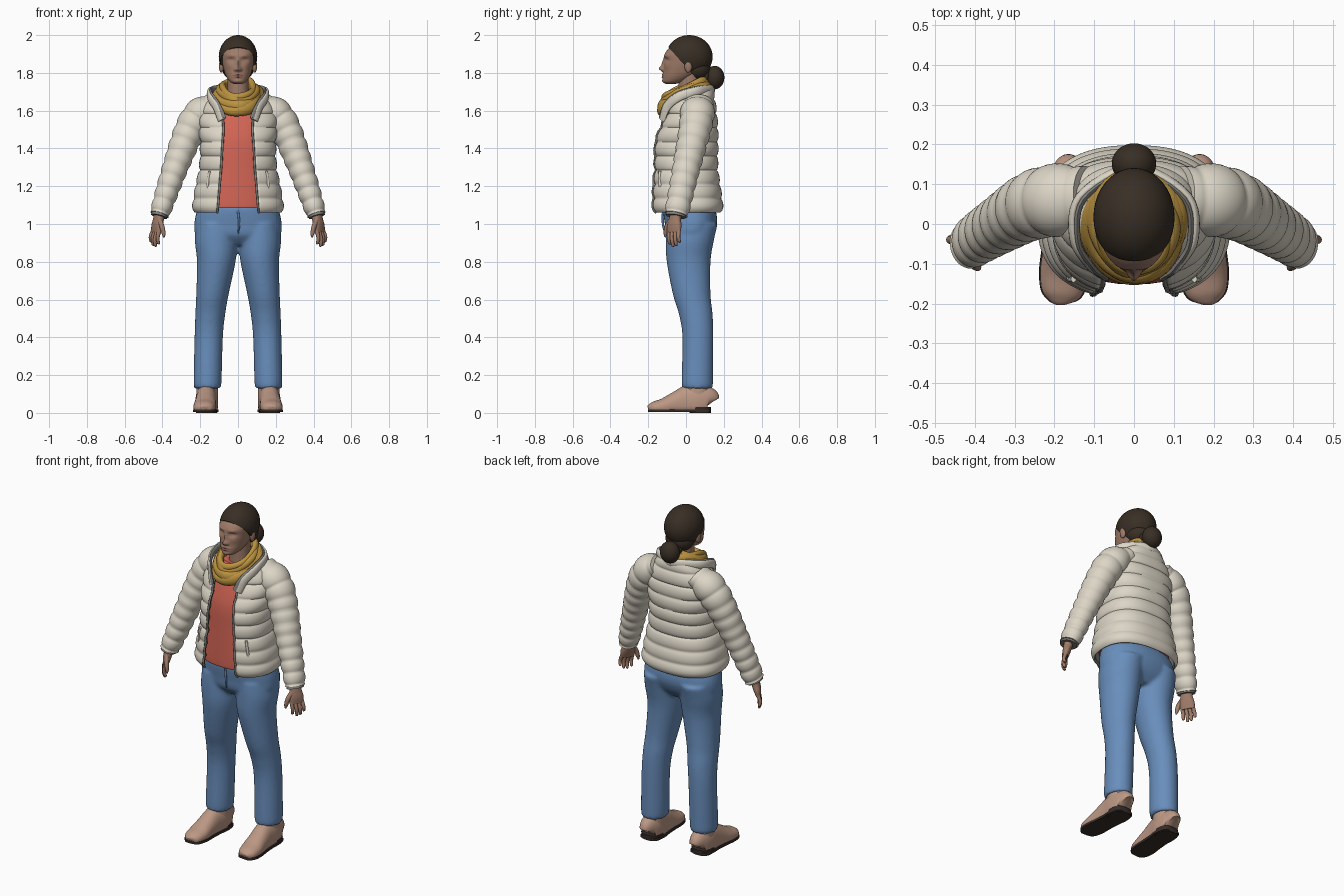
import bpy, bmesh
from math import sin, cos, pi, asin, exp, sqrt
from mathutils import Vector, Matrix

cube = bpy.data.objects.get("Cube")
if cube:
    bpy.data.objects.remove(cube)

X, Y, Z = Vector((1, 0, 0)), Vector((0, 1, 0)), Vector((0, 0, 1))


def material(name, *rgb):
    m = bpy.data.materials.new(name)
    m.use_nodes = True
    m.diffuse_color = (*rgb, 1)
    m.node_tree.nodes["Principled BSDF"].inputs["Base Color"].default_value = (*rgb, 1)
    return m


CREAM = material("cream quilt", .72, .67, .57)
GREY = material("grey lining", .24, .23, .21)
MUSTARD = material("mustard knit", .50, .29, .05)
CORAL = material("coral cotton", .65, .13, .09)
DENIM = material("blue denim", .14, .27, .50)
TAN = material("tan leather", .50, .31, .23)
DARK = material("dark sole", .035, .026, .022)
HAIR = material("dark brown hair", .04, .028, .018)
SKIN = material("brown skin", .35, .20, .14)
LIP = material("lips", .29, .125, .095)


def finish(name, bm, *mats, recalc=True):
    if recalc:
        bmesh.ops.recalc_face_normals(bm, faces=bm.faces)
    me = bpy.data.meshes.new(name)
    bm.to_mesh(me)
    bm.free()
    for m in mats:
        me.materials.append(m)
    me.shade_smooth()
    me.set_sharp_from_angle(angle=.9)
    ob = bpy.data.objects.new(name, me)
    bpy.context.collection.objects.link(ob)
    return ob


def spline(pts, sub=6, closed=False):
    """Smooth path through tuples of any length."""
    n, out = len(pts), []
    get = (lambda i: pts[i % n]) if closed else (lambda i: pts[min(max(i, 0), n - 1)])
    for i in range(n if closed else n - 1):
        for k in range(sub):
            t = k / sub
            out.append(tuple(
                b + .5 * t * (c - a + t * (2*a - 5*b + 4*c - d + t * (3*(b - c) + d - a)))
                for a, b, c, d in zip(get(i - 1), get(i), get(i + 1), get(i + 2))))
    return out if closed else out + [pts[-1]]


def ring(c, u, v, a, b, n=32, p=2, gap=0):
    """Superellipse section; a gap leaves an opening centred on -v."""
    start, span = -pi / 2 + gap, 2 * (pi - gap)
    out = []
    for k in range(n):
        t = start + span * k / (n - 1 if gap else n)
        f = lambda q: abs(q) ** (2 / p) * (1 if q > 0 else -1)
        out.append(Vector(c) + u * a * f(cos(t)) + v * b * f(sin(t)))
    return out


def skin(bm, rings, wrap=True, loop=False, caps=True):
    rows = [[bm.verts.new(p) for p in r] for r in rings]
    n = len(rows[0])
    for i in range(len(rows) if loop else len(rows) - 1):
        a, b = rows[i], rows[(i + 1) % len(rows)]
        for j in range(n if wrap else n - 1):
            k = (j + 1) % n
            bm.faces.new((a[j], a[k], b[k], b[j]))
    if caps and wrap and not loop:
        bm.faces.new(rows[0][::-1])
        bm.faces.new(rows[-1])


def puff(z, step, amp):
    return amp * (sqrt(abs(sin(pi * (z - 1.06) / step))) - .75)


def stack(pts, sub=6, n=40, p=2):
    """Level rings from (x, y, z, half width, half depth)."""
    return [ring(q[:3], X, Y, q[3], q[4], n, p) for q in spline(pts, sub)]


def sweep(pts, ref=Y, sub=6, n=20, p=2, loop=False, quilt=0, low=None, high=None):
    """Rings square to a path of (x, y, z, radius across, radius along ref)."""
    path = spline(pts, sub, loop)
    m, rings = len(path), []
    for i, q in enumerate(path):
        nxt = path[(i + 1) % m] if loop else path[min(i + 1, m - 1)]
        prv = path[i - 1] if loop else path[max(i - 1, 0)]
        t = (Vector(nxt[:3]) - Vector(prv[:3])).normalized()
        u = ref.cross(t).normalized()
        e = puff(q[2], quilt, .011) if quilt else 0
        r = ring(q[:3], u, t.cross(u), q[3] + e, q[4] + e, n, p)
        for v in r:
            v.z = v.z if low is None else max(v.z, low)
            v.z = v.z if high is None else min(v.z, high)
        rings.append(r)
    return rings


def solid(name, mat, *parts, loop=False):
    bm = bmesh.new()
    for rings in parts:
        skin(bm, rings, loop=loop)
    return finish(name, bm, mat)


def ellipsoid(name, mat, c, r, plane=None):
    bm = bmesh.new()
    bmesh.ops.create_uvsphere(bm, u_segments=40, v_segments=24, radius=1,
                              matrix=Matrix.Translation(c) @ Matrix.Diagonal((*r, 1)))
    if plane:
        cut = bmesh.ops.bisect_plane(bm, geom=bm.verts[:] + bm.edges[:] + bm.faces[:],
                                     plane_co=plane[0], plane_no=plane[1], clear_inner=True)
        bmesh.ops.holes_fill(bm, edges=[e for e in cut["geom_cut"] if isinstance(e, bmesh.types.BMEdge)])
    return finish(name, bm, mat)


# Jeans: two legs and a pelvis fused into one cloth surface
def leg(s):
    pts = [(.162, .06, .13, .069, .08), (.161, .06, .17, .074, .083), (.155, .063, .4, .075, .082),
           (.147, .052, .52, .079, .089), (.135, .03, .63, .086, .1), (.115, .014, .8, .102, .116),
           (.115, .02, .91, .113, .127), (.113, .032, 1.0, .108, .136)]
    return stack([(s * q[0], *q[1:]) for q in pts])


pelvis = stack([(0, .02, .89, .15, .08), (0, .02, .94, .222, .122), (0, .026, 1.0, .231, .138),
                (0, .02, 1.06, .22, .14), (0, .01, 1.1, .2, .13)], p=2.3)
jeans = solid("jeans", DENIM, leg(1), leg(-1), pelvis)
mod = jeans.modifiers.new("fuse", "REMESH")
mod.mode, mod.voxel_size, mod.use_smooth_shade = "VOXEL", .01, True
mod = jeans.modifiers.new("soften", "SMOOTH")
mod.iterations, mod.factor = 5, .5
solid("fly_seam", DENIM, sweep([(0, -.122, 1.07, .006, .006), (.006, -.122, 1.0, .006, .006),
                                (0, -.11, .95, .004, .004)], n=10))

# Shirt
solid("shirt", CORAL, stack([(0, 0, 1.085, .2, .148), (0, 0, 1.11, .203, .152), (0, 0, 1.3, .182, .146),
                             (0, .005, 1.42, .182, .146), (0, .015, 1.5, .182, .14),
                             (0, .03, 1.6, .16, .12), (0, .035, 1.67, .1, .09)], p=2.3))

# Jacket body: open-fronted quilted shell, columns are y, z, width, depth, opening
BODY = [(.005, 1.06, .234, .184, .112), (.005, 1.1, .24, .19, .108), (0, 1.2, .225, .182, .1),
        (-.003, 1.3, .205, .172, .092), (0, 1.42, .2, .17, .085), (.012, 1.5, .207, .157, .08),
        (.028, 1.58, .203, .135, .085), (.038, 1.65, .168, .117, .09), (.045, 1.7, .125, .1, .088),
        (.05, 1.735, .09, .08, .075)]
P = 2.4
rows, edge = [], []
for y, z, a, b, w in spline(BODY, 14):
    e = puff(z, .075, .012)
    row = ring((0, y, z), X, Y, a + e, b + e, 72, P, asin((w / (a + e)) ** (P / 2)))
    rows.append(row)
    edge.append(row[0])
bm = bmesh.new()
skin(bm, rows, wrap=False)
jacket = finish("jacket_body", bm, CREAM, GREY, recalc=False)
mod = jacket.modifiers.new("padding", "SOLIDIFY")
mod.thickness, mod.offset = .014, -1
mod.material_offset = mod.material_offset_rim = 1

# Collar folded around the neck
half = [(.085, -.125, 1.55), (.115, -.1, 1.62), (.152, -.035, 1.675), (.135, .07, 1.705)]
fold = [(x, y, z, .011, .024) for x, y, z in half] + [(0, .14, 1.71, .014, .026)]
fold += [(-q[0], *q[1:]) for q in fold[-2::-1]]
solid("collar", CREAM, sweep(fold, Z, n=16))
solid("collar_lining", GREY, sweep([(q[0] * .93, q[1] - .006, q[2] + .008, .008, .02) for q in fold], Z, n=14))

for s, side in ((1, "left"), (-1, "right")):
    flip = lambda pts: [(s * q[0], *q[1:]) for q in pts]

    # Zip edge and pocket welt
    zipper = [(v.x - .003, v.y - .002, v.z, .006, .006) for v in edge[:-30:4]]
    solid(side + "_zip", GREY, sweep(flip(zipper), sub=1, n=8))
    welt = [(.165, -.128, 1.17), (.16, -.133, 1.22), (.152, -.134, 1.28)]
    solid(side + "_pocket_welt", CREAM, sweep([(s * x, y - .005, z, .007, .008) for x, y, z in welt], n=10))

    # Quilted sleeve and inner cuff
    arm = [(.12, .065, 1.635, .06, .08), (.195, .06, 1.585, .085, .09), (.258, .045, 1.49, .081, .084),
           (.335, 0, 1.29, .067, .072), (.383, -.03, 1.15, .059, .066), (.415, -.052, 1.05, .051, .062)]
    solid(side + "_sleeve", CREAM, sweep(flip(arm), sub=16, n=36, quilt=.062))
    solid(side + "_cuff", GREY, sweep(flip([(.41, -.05, 1.07, .042, .053), (.418, -.055, 1.04, .044, .054)])))

    # Hand with fingers fanned along the palm's width
    across = Vector((s * .55, .83, 0))
    palm = [(.412, -.05, 1.08, .026, .032), (.42, -.057, 1.03, .024, .033), (.428, -.062, .99, .021, .042),
            (.434, -.064, .955, .014, .04)]
    parts = [sweep(flip(palm), across, n=20, p=2.4)]
    for k, length in enumerate((.075, .088, .083, .065)):
        o = Vector((s * .432, -.064, .968)) + across * (k - 1.5) * .0205
        drop = Vector((s * (.012 - .006 * (k == 0)), .004, -length))
        bend = Vector((s * -.007, .004, 0))
        parts.append(sweep([(*o, .011, .011), (*(o + drop * .55 - bend), .01, .01),
                            (*(o + drop * .93), .008, .008), (*(o + drop), .004, .004)], across, n=12))
    thumb = [(.415, -.08, 1.02, .014, .014), (.402, -.1, .985, .013, .014), (.394, -.108, .95, .01, .011),
             (.392, -.11, .93, .004, .004)]
    parts.append(sweep(flip(thumb), across, n=12))
    solid(side + "_hand", SKIN, *parts)

    # Ankle boot, sole and heel
    boot = [(.165, .13, .05, .03, .045), (.165, .117, .06, .05, .078), (.165, .06, .06, .06, .095),
            (.168, 0, .055, .056, .088), (.172, -.06, .045, .057, .064), (.176, -.12, .032, .06, .045),
            (.18, -.17, .026, .052, .034), (.182, -.193, .024, .033, .022), (.182, -.2, .022, .012, .01)]
    shaft = [(.163, .06, .07, .057, .068), (.163, .06, .17, .058, .068)]
    solid(side + "_boot", TAN, sweep(flip(boot), Z, n=32, p=2.2, low=.014), stack(flip(shaft)))
    sole = [(x, y, .012, w + .003, .03) for x, y, z, w, h in boot]
    solid(side + "_sole", DARK, sweep(flip(sole), Z, n=32, p=3, low=.004, high=.018))
    solid(side + "_heel", DARK, stack(flip([(.166, .075, 0, .056, .056), (.166, .075, .032, .06, .058)]), 1, p=2.6))

    # Ear
    ellipsoid(side + "_ear", SKIN, (s * .088, .012, 1.835), (.013, .02, .034))

# Neck and head, with the face shaped by soft bumps: x, z, spread x, spread z, push
solid("neck", SKIN, stack([(0, .03, 1.62, .075, .075), (0, .02, 1.68, .058, .06), (0, .02, 1.8, .055, .06)]))
BUMPS = [(0, 1.822, .014, .014, -.022), (0, 1.85, .009, .026, -.012), (.014, 1.817, .007, .008, -.008),
         (.036, 1.868, .018, .011, .011), (.034, 1.866, .011, .006, -.004), (.035, 1.892, .024, .009, -.004),
         (0, 1.79, .024, .005, -.007), (0, 1.778, .02, .005, -.007), (0, 1.755, .02, .012, -.004),
         (.045, 1.835, .02, .018, -.003)]
face = stack([(0, -.08, 1.742, .022, .025), (0, -.066, 1.753, .043, .055), (0, -.04, 1.78, .062, .082),
              (0, -.018, 1.815, .075, .1), (0, -.007, 1.86, .084, .108), (0, 0, 1.905, .087, .11),
              (0, .015, 1.95, .076, .085), (0, .02, 1.98, .045, .05)], 12, 120, 2.2)
for row in face:
    for v in row:
        if v.y < -.03:
            v.y += sum(d * exp(-((abs(v.x) - x) / a) ** 2 - ((v.z - z) / b) ** 2) for x, z, a, b, d in BUMPS)
bm = bmesh.new()
skin(bm, face)
for f in bm.faces:
    c = f.calc_center_median()
    if c.y < -.08 and (c.x / .026) ** 2 + ((c.z - 1.784) / .011) ** 2 < 1:
        f.material_index = 1
finish("head", bm, SKIN, LIP)

# Hair drawn back into a low bun
hairline = ((0, 0, 1.833), (0, 1.1, 1))
ellipsoid("hair", HAIR, (0, .017, 1.885), (.102, .124, .115), hairline)
ellipsoid("hair_nape", HAIR, (0, .055, 1.82), (.082, .075, .065), hairline)
ellipsoid("hair_bun", HAIR, (0, .152, 1.775), (.056, .051, .062))
solid("hair_tie", HAIR, sweep([(.036 * sin(k * pi / 4), .108, 1.785 + .036 * cos(k * pi / 4), .012, .012)
                               for k in range(8)], Y, n=10, loop=True), loop=True)

# Scarf: draped loops, columns are half width, half depth, back height, front height, thickness
LOOPS = [(.115, .125, 1.705, 1.6, .026), (.107, .123, 1.73, 1.62, .025), (.098, .112, 1.745, 1.65, .022),
         (.09, .108, 1.752, 1.672, .019), (.122, .117, 1.72, 1.595, .021)]
for i, (a, b, back, front, r) in enumerate(LOOPS):
    pts = []
    for k in range(24):
        t = k * pi / 12
        d = (.5 + .5 * cos(t)) ** 1.3
        wob = .005 * sin(3 * t + 2 * i)
        pts.append((a * sin(t) * (1 - .1 * d) + wob, -.005 - b * cos(t),
                    back + (front - back) * d + wob, r * .9, r * (1.15 + .2 * sin(2 * t + i))))
    solid("scarf_loop_%d" % (i + 1), MUSTARD, sweep(pts, Z, sub=3, n=16, loop=True), loop=True)
